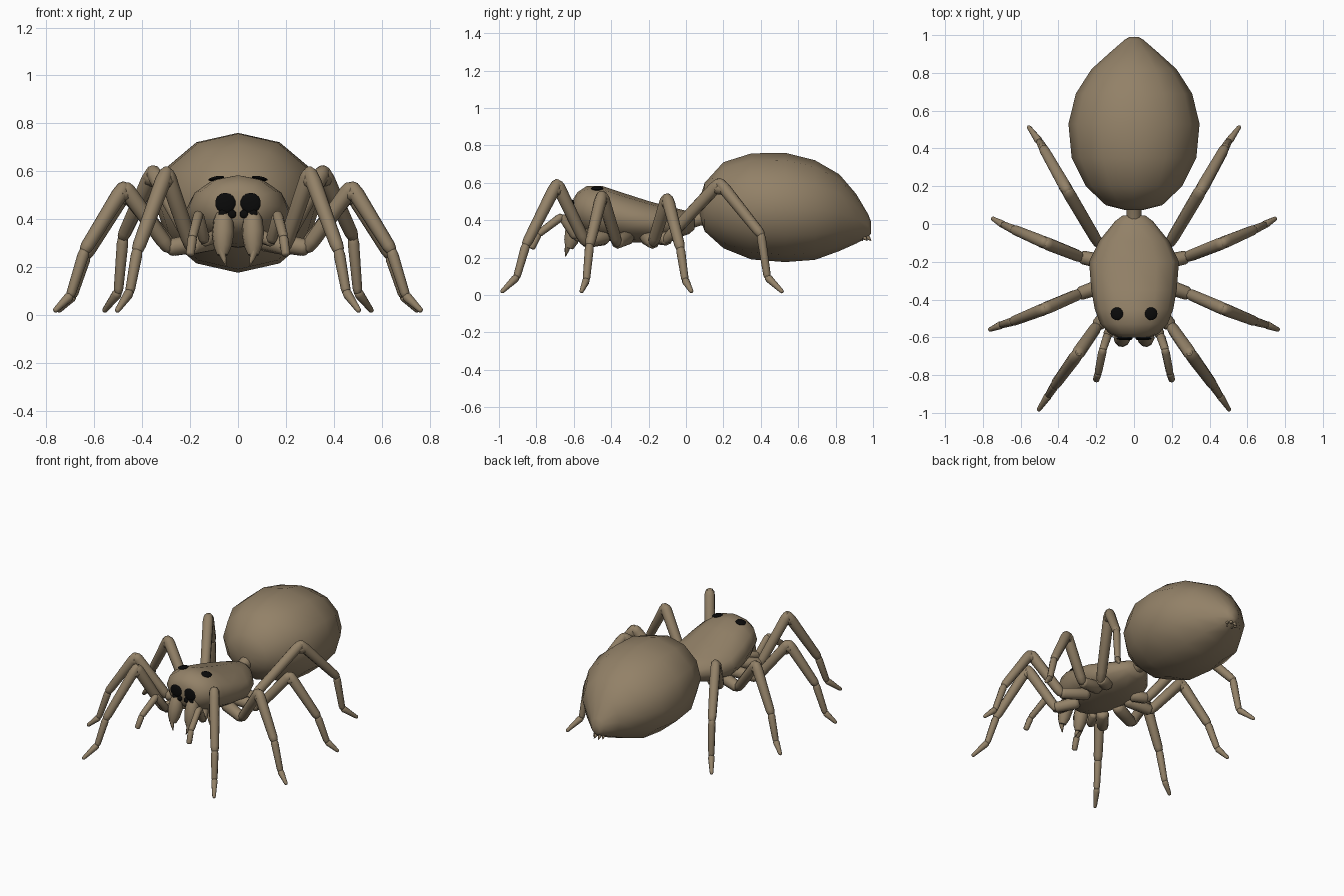
import bpy
import bmesh
import math
from mathutils import Vector, Matrix
from mathutils.bvhtree import BVHTree

cube = bpy.data.objects.get("Cube")
if cube:
    bpy.data.objects.remove(cube, do_unlink=True)


def material(name, colour):
    m = bpy.data.materials.new(name)
    m.use_nodes = True
    m.diffuse_color = colour
    bsdf = next(n for n in m.node_tree.nodes if n.type == "BSDF_PRINCIPLED")
    bsdf.inputs["Base Color"].default_value = colour
    bsdf.inputs["Roughness"].default_value = 0.8
    return m


TAN = material("tan brown", (0.29, 0.22, 0.137, 1))
BLACK = material("eye black", (0.003, 0.003, 0.003, 1))
made = []


def finish(name, bm, mat):
    bmesh.ops.recalc_face_normals(bm, faces=bm.faces)
    mesh = bpy.data.meshes.new(name)
    bm.to_mesh(mesh)
    bm.free()
    mesh.materials.append(mat)
    ob = bpy.data.objects.new(name, mesh)
    bpy.context.collection.objects.link(ob)
    made.append(ob)
    return ob


def loft(bm, stations, u, v, sides):
    """Skin elliptical rings given as (centre, radius along u, radius along v)."""
    rings = []
    for c, ru, rv in stations:
        angles = [2 * math.pi * i / sides for i in range(sides)]
        rings.append([bm.verts.new(c + u * ru * math.sin(a) + v * rv * math.cos(a))
                      for a in angles])
    for a, b in zip(rings, rings[1:]):
        for i in range(sides):
            j = (i + 1) % sides
            bm.faces.new((a[i], a[j], b[j], b[i]))
    bm.faces.new(rings[0])
    bm.faces.new(rings[-1])


def limb(bm, p, q, profile, sides=8):
    """Turned segment from p to q; profile holds (fraction, radius)."""
    p, q = Vector(p), Vector(q)
    d = (q - p).normalized()
    u = d.orthogonal().normalized()
    loft(bm, [(p.lerp(q, t), r, r) for t, r in profile], u, d.cross(u), sides)


def segment(bm, p, q, r0, r1):
    limb(bm, p, q, [(-0.05, r0 * 0.5), (0, r0 * 0.85), (0.12, r0), (0.5, (r0 + r1) / 2),
                    (0.93, r1), (1.0, r1 * 0.85), (1.04, r1 * 0.45)])


def body(name, rings):
    """Body section from rings of (y, half width, top, bottom)."""
    bm = bmesh.new()
    loft(bm, [(Vector((0, y, (t + b) / 2)), w, (t - b) / 2) for y, w, t, b in rings],
         Vector((1, 0, 0)), Vector((0, 0, 1)), 12)
    return finish(name, bm, TAN)


# Body
body("abdomen", [
    (0.075, 0.05, 0.52, 0.41), (0.1, 0.15, 0.6, 0.34), (0.2, 0.255, 0.71, 0.25),
    (0.35, 0.33, 0.757, 0.19), (0.53, 0.347, 0.76, 0.176), (0.69, 0.308, 0.72, 0.188),
    (0.82, 0.225, 0.645, 0.235), (0.91, 0.125, 0.54, 0.275), (0.975, 0.05, 0.43, 0.31),
    (0.99, 0.025, 0.39, 0.33)])
head = body("head_and_thorax", [
    (0.045, 0.06, 0.43, 0.35), (0.015, 0.1, 0.447, 0.325), (-0.09, 0.185, 0.472, 0.29),
    (-0.2, 0.238, 0.502, 0.28), (-0.35, 0.226, 0.55, 0.282), (-0.45, 0.208, 0.583, 0.295),
    (-0.53, 0.178, 0.583, 0.32), (-0.58, 0.13, 0.55, 0.36), (-0.602, 0.08, 0.515, 0.395)])
waist = bmesh.new()
limb(waist, (0, -0.02, 0.385), (0, 0.15, 0.43), [(0, 0.045), (0.5, 0.04), (1, 0.05)], 12)
finish("waist", waist, TAN)

# Walking legs: hip, femur base, knee, shin end, ankle, tip
LEGS = {
    "front": [(0.1, -0.43), (0.195, -0.54, 0.285), (0.3, -0.69, 0.595),
              (0.42, -0.855, 0.27), (0.452, -0.905, 0.095), (0.505, -0.985, 0.017)],
    "second": [(0.12, -0.31), (0.29, -0.37, 0.28), (0.475, -0.45, 0.535),
               (0.64, -0.515, 0.27), (0.7, -0.533, 0.08), (0.765, -0.56, 0.017)],
    "third": [(0.12, -0.21), (0.28, -0.175, 0.28), (0.47, -0.1, 0.52),
              (0.635, -0.03, 0.25), (0.69, -0.005, 0.08), (0.75, 0.03, 0.017)],
    "rear": [(0.1, -0.14), (0.19, -0.1, 0.3), (0.355, 0.18, 0.6),
             (0.48, 0.4, 0.325), (0.5, 0.435, 0.095), (0.558, 0.515, 0.017)],
}
RADII = [(0.042, 0.036), (0.032, 0.035), (0.034, 0.028), (0.024, 0.02), (0.021, 0.012)]

for side, s in (("left", 1), ("right", -1)):
    def flip(p):
        return Vector((p[0] * s, p[1], p[2]))

    for name, pts in LEGS.items():
        hip = (*pts[0], 0.31)
        path = [flip(p) for p in [hip] + pts[1:]]
        bm = bmesh.new()
        for p, q, (r0, r1) in zip(path, path[1:], RADII):
            segment(bm, p, q, r0, r1)
        # Kneecap bridging the bend
        k = path[2]
        segment(bm, k.lerp(path[1], 0.1), k.lerp(path[3], 0.12), 0.031, 0.033)
        finish(f"{side}_{name}_leg", bm, TAN)

    # Feeler
    path = [flip(p) for p in [(0.09, -0.5, 0.33), (0.14, -0.59, 0.31), (0.165, -0.665, 0.42),
                              (0.19, -0.79, 0.325), (0.2, -0.825, 0.25)]]
    bm = bmesh.new()
    for p, q, r in zip(path, path[1:], (0.03, 0.024, 0.022, 0.02)):
        segment(bm, p, q, r, r * 0.9)
    finish(f"{side}_feeler", bm, TAN)

    # Jaw and fang
    bm = bmesh.new()
    limb(bm, flip((0.06, -0.575, 0.43)), flip((0.065, -0.625, 0.25)),
         [(0, 0.03), (0.2, 0.042), (0.5, 0.047), (0.8, 0.038), (1, 0.022)], 10)
    finish(f"{side}_jaw", bm, TAN)
    bm = bmesh.new()
    limb(bm, flip((0.07, -0.63, 0.27)), flip((0.05, -0.645, 0.205)),
         [(0, 0.018), (0.5, 0.012), (1, 0.002)], 6)
    finish(f"{side}_fang", bm, TAN)

    # Spinnerets
    bm = bmesh.new()
    for x, y in ((0.012, 0.985), (0.026, 0.965), (0.014, 0.94)):
        limb(bm, flip((x, y - 0.03, 0.325)), flip((x * 1.4, y + 0.005, 0.29)),
             [(0, 0.012), (0.6, 0.01), (1, 0.002)], 6)
    finish(f"{side}_spinnerets", bm, TAN)

# Eyes: thin lenses laid on the head surface
tree = BVHTree.FromPolygons([v.co for v in head.data.vertices],
                            [p.vertices for p in head.data.polygons])
BACK, DOWN = Vector((0, 1, 0)), Vector((0, 0, -1))
EYES = [("main_eye", (0.053, -2, 0.467), BACK, 0.043),
        ("inner_small_eye", (0.025, -2, 0.421), BACK, 0.018),
        ("outer_small_eye", (0.064, -2, 0.424), BACK, 0.018),
        ("top_eye", (0.09, -0.475, 2), DOWN, 0.034)]
for side, s in (("left", 1), ("right", -1)):
    for name, origin, direction, r in EYES:
        start = Vector((origin[0] * s, origin[1], origin[2]))
        hit, normal, _, _ = tree.ray_cast(start, direction)
        if normal.dot(direction) > 0:
            normal = -normal
        bm = bmesh.new()
        bmesh.ops.create_uvsphere(bm, u_segments=14, v_segments=8, radius=r)
        turn = normal.to_track_quat("Z", "Y").to_matrix().to_4x4()
        thin = Matrix.Diagonal((1, 1, 0.009 / r, 1))
        bm.transform(Matrix.Translation(hit + normal * 0.004) @ turn @ thin)
        finish(f"{side}_{name}", bm, BLACK)

bpy.ops.object.select_all(action="DESELECT")
for ob in made:
    ob.select_set(True)
bpy.context.view_layer.objects.active = made[0]
bpy.ops.object.shade_smooth_by_angle(angle=math.radians(60))
